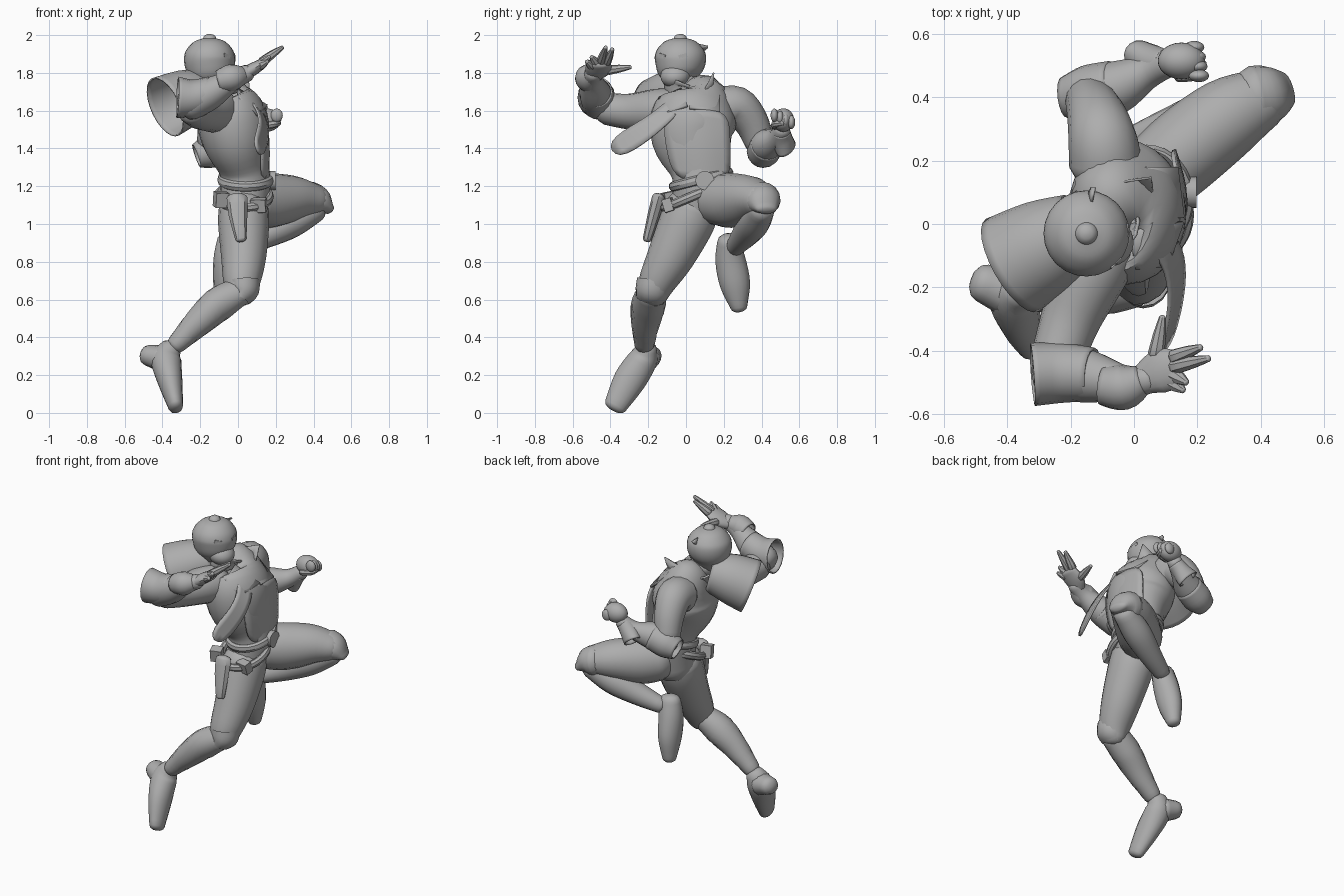
import bpy, bmesh, math
from mathutils import Vector

grey = bpy.data.materials.new("plain grey")
grey.diffuse_color = (0.42, 0.42, 0.42, 1)


def finish(ob, name, angle=40):
    ob.name = name
    ob.data.materials.clear()
    ob.data.materials.append(grey)
    bpy.ops.object.select_all(action='DESELECT')
    ob.select_set(True)
    bpy.context.view_layer.objects.active = ob
    bpy.ops.object.shade_smooth_by_angle(angle=math.radians(angle))
    return ob


def from_bmesh(bm, name, thick=0, subdiv=0):
    bmesh.ops.recalc_face_normals(bm, faces=bm.faces)
    me = bpy.data.meshes.new(name)
    bm.to_mesh(me)
    bm.free()
    ob = bpy.data.objects.new(name, me)
    bpy.context.collection.objects.link(ob)
    if subdiv:
        m = ob.modifiers.new("soften", 'SUBSURF')
        m.levels = m.render_levels = subdiv
    if thick:
        ob.modifiers.new("thickness", 'SOLIDIFY').thickness = thick
    return finish(ob, name)


def spline(p, steps):
    """Catmull-Rom through rows of numbers."""
    q = [p[0]] + p + [p[-1]]
    out = []
    for i in range(1, len(q) - 2):
        for s in range(steps):
            t = s / steps
            out.append([0.5 * (2 * b + (c - a) * t + (2 * a - 5 * b + 4 * c - d) * t * t
                               + (3 * b - a - 3 * c + d) * t ** 3)
                        for a, b, c, d in zip(q[i - 1], q[i], q[i + 1], q[i + 2])])
    return out + [list(p[-1])]


def loft(name, pts, ref=(1, 0, 0), sides=16, cap=True, steps=4, thick=0):
    """Tube through (x, y, z, radius along ref[, other radius]), round ends."""
    rows = spline([list(p) if len(p) == 5 else list(p) + [p[3]] for p in pts], steps)
    n = len(rows)
    rings = []
    for i, r in enumerate(rows):
        t = (Vector(rows[min(i + 1, n - 1)][:3]) - Vector(rows[max(i - 1, 0)][:3])).normalized()
        rings.append((Vector(r[:3]), t, r[3], r[4]))
    if cap:
        def dome(ring, sign):
            c, t, a, b = ring
            return [(c + t * sign * min(a, b) * o, t, a * s, b * s)
                    for o, s in ((0.35, 0.85), (0.58, 0.5), (0.65, 0.1))]
        rings = dome(rings[0], -1)[::-1] + rings + dome(rings[-1], 1)
    bm = bmesh.new()
    loops = []
    for c, t, a, b in rings:
        u = Vector(ref)
        u = (u - t * u.dot(t)).normalized()
        v = t.cross(u)
        loops.append([bm.verts.new(c + u * a * math.cos(k * math.tau / sides)
                                   + v * b * math.sin(k * math.tau / sides)) for k in range(sides)])
    for A, B in zip(loops, loops[1:]):
        for k in range(sides):
            bm.faces.new((A[k], A[k - 1], B[k - 1], B[k]))
    if cap:
        bm.faces.new(loops[0])
        bm.faces.new(loops[-1])
    return from_bmesh(bm, name, thick)


def sheet(name, rows, thick=0.01, subdiv=2):
    """Cloth panel from rows of points."""
    bm = bmesh.new()
    vs = [[bm.verts.new(p) for p in r] for r in rows]
    for A, B in zip(vs, vs[1:]):
        for k in range(len(A) - 1):
            bm.faces.new((A[k], A[k + 1], B[k + 1], B[k]))
    return from_bmesh(bm, name, thick, subdiv)


def ball(name, c, s, rot=(0, 0, 0)):
    bpy.ops.mesh.primitive_uv_sphere_add(segments=24, ring_count=16, location=c, rotation=rot)
    bpy.context.object.scale = s
    return finish(bpy.context.object, name)


def box(name, c, s, rot=(0, 0, 0)):
    bpy.ops.mesh.primitive_cube_add(size=1, location=c, rotation=rot)
    ob = bpy.context.object
    ob.scale = s
    m = ob.modifiers.new("edge", 'BEVEL')
    m.width = 0.01
    return finish(ob, name)


# Torso, neck and head
loft("torso", [(0.03, 0.06, 1.06, 0.12, 0.14), (0.04, 0.08, 1.2, 0.135, 0.15),
               (0.03, 0.075, 1.3, 0.135, 0.165), (-0.01, 0.035, 1.45, 0.18, 0.215),
               (-0.035, 0.04, 1.57, 0.185, 0.225), (-0.08, 0.05, 1.66, 0.14, 0.17),
               (-0.11, 0.0, 1.7, 0.07, 0.08)], sides=24)
loft("neck", [(-0.12, -0.01, 1.72, 0.08), (-0.12, -0.02, 1.76, 0.08)])
loft("helmet", [(-0.14, -0.035, 1.77, 0.1, 0.095), (-0.145, -0.035, 1.81, 0.125, 0.12),
                (-0.15, -0.03, 1.87, 0.136, 0.136), (-0.15, -0.03, 1.92, 0.124, 0.126),
                (-0.15, -0.03, 1.965, 0.083, 0.085), (-0.15, -0.03, 1.983, 0.035, 0.035)], sides=24)
ball("jaw", (-0.085, -0.055, 1.785), (0.085, 0.08, 0.065), (0, 0.2, -0.35))
for s in (-1, 1):
    # eye openings of the helmet
    yaw = -0.35 + s * 0.45
    box("eye_slot", (-0.15 + 0.13 * math.cos(yaw), -0.03 + 0.13 * math.sin(yaw), 1.89),
        (0.009, 0.045, 0.02), (s * 0.25, 0, yaw))
sheet("helmet_fin", [[(-0.13, 0.07, 1.95), (-0.14, 0.09, 1.91)], [(-0.12, 0.115, 1.94), (-0.13, 0.115, 1.93)]], 0.008, 0)

# Collar, lapels and scarf
loft("collar", [(-0.1, 0.0, 1.67, 0.1, 0.1), (-0.11, 0.0, 1.71, 0.115, 0.115),
                (-0.11, 0.01, 1.74, 0.13, 0.125)], cap=False, thick=0.01)
sheet("collar_tip", [[(-0.17, 0.12, 1.68), (-0.03, 0.14, 1.68), (0.06, 0.08, 1.67)],
                     [(-0.09, 0.13, 1.75), (0.055, 0.15, 1.8), (0.06, 0.12, 1.74)]], 0.008, 0)
sheet("left_lapel", [[(-0.02, 0.02, 1.71), (0.03, 0.18, 1.69)], [(0.16, 0.02, 1.62), (0.14, 0.18, 1.6)]], 0.015, 0)
sheet("right_lapel", [[(-0.01, -0.02, 1.71), (0.0, -0.14, 1.66)], [(0.15, 0.01, 1.62), (0.1, -0.13, 1.57)]], 0.015, 0)
sheet("scarf", [[(0.03, -0.06, 1.7), (0.1, 0.0, 1.64)], [(0.1, -0.12, 1.63), (0.16, -0.07, 1.56)],
                [(0.13, -0.25, 1.54), (0.17, -0.19, 1.45)], [(0.08, -0.43, 1.44), (0.13, -0.37, 1.33)]], 0.012)
sheet("jacket_front", [[(0.11, -0.13, 1.6), (0.165, 0.05, 1.62), (0.12, 0.24, 1.6)],
                       [(0.14, -0.11, 1.42), (0.19, 0.07, 1.42), (0.14, 0.23, 1.42)],
                       [(0.12, -0.07, 1.23), (0.185, 0.09, 1.23), (0.12, 0.25, 1.23)]], 0.012)

# Open flared sleeve hanging behind the right shoulder
loft("shoulder_sleeve", [(-0.17, -0.01, 1.7, 0.115), (-0.27, -0.065, 1.67, 0.15),
                         (-0.385, -0.13, 1.62, 0.168)], ref=(0, 0, 1), sides=24, cap=False, thick=0.008)

# Right arm, raised across the face
loft("right_upper_arm", [(-0.1, -0.08, 1.6, 0.115), (-0.14, -0.16, 1.6, 0.115),
                         (-0.2, -0.3, 1.595, 0.095), (-0.24, -0.42, 1.61, 0.085)])
loft("right_forearm", [(-0.26, -0.46, 1.63, 0.085), (-0.15, -0.48, 1.69, 0.085),
                       (-0.03, -0.5, 1.76, 0.055), (0.05, -0.49, 1.8, 0.045)], ref=(0, 1, 0))
loft("right_elbow_cuff", [(-0.13, -0.475, 1.7, 0.085), (-0.23, -0.47, 1.67, 0.095),
                          (-0.32, -0.475, 1.67, 0.1, 0.11)], ref=(0, 1, 0), cap=False, thick=0.008)
loft("right_glove_cuff", [(0.03, -0.49, 1.79, 0.045), (-0.03, -0.515, 1.775, 0.072),
                          (-0.1, -0.51, 1.755, 0.062, 0.06)], ref=(0, 1, 0), cap=False, thick=0.008)
loft("right_palm", [(0.03, -0.49, 1.79, 0.05, 0.035), (0.08, -0.465, 1.82, 0.07, 0.034),
                    (0.13, -0.46, 1.85, 0.062, 0.027)], ref=(0, 1, 0))
for tip, base in (((0.235, -0.425, 1.935), (0.13, -0.45, 1.86)), ((0.21, -0.39, 1.925), (0.13, -0.42, 1.86)),
                  ((0.165, -0.5, 1.885), (0.125, -0.475, 1.85)), ((0.155, -0.525, 1.86), (0.12, -0.5, 1.84)),
                  ((0.09, -0.295, 1.83), (0.07, -0.41, 1.815))):
    loft("right_finger", [(*base, 0.026), (*[(a + b) / 2 for a, b in zip(tip, base)], 0.021), (*tip, 0.011)],
         sides=8, steps=2, ref=(0, 0.3, 1))

# Left arm, bent with a closed fist
loft("left_upper_arm", [(-0.09, 0.19, 1.61, 0.115), (-0.1, 0.27, 1.62, 0.108),
                        (-0.12, 0.345, 1.54, 0.092), (-0.14, 0.39, 1.43, 0.078)])
loft("left_forearm", [(-0.16, 0.4, 1.4, 0.08), (-0.06, 0.43, 1.42, 0.085),
                      (0.04, 0.48, 1.45, 0.055), (0.11, 0.51, 1.5, 0.045)], ref=(0, 0, 1))
loft("left_elbow_cuff", [(-0.06, 0.43, 1.42, 0.087), (-0.15, 0.41, 1.385, 0.09),
                         (-0.22, 0.4, 1.36, 0.065)], ref=(0, 0, 1), cap=False, thick=0.008)
loft("left_glove_cuff", [(0.1, 0.505, 1.49, 0.047), (0.06, 0.51, 1.45, 0.055),
                         (0.02, 0.53, 1.4, 0.07, 0.05)], ref=(0, 0, 1), cap=False, thick=0.008)
ball("left_fist", (0.15, 0.515, 1.55), (0.075, 0.058, 0.062))
for k in range(4):
    ball("left_knuckle", (0.205 - k * 0.005, 0.468 + k * 0.03, 1.575 - k * 0.012), (0.032, 0.02, 0.036))
loft("left_thumb", [(0.14, 0.47, 1.52, 0.022), (0.195, 0.475, 1.53, 0.02), (0.215, 0.51, 1.535, 0.015)],
     ref=(0, 0, 1), sides=8)

# Belts, buckle, pouches and holster
for name, c, s, rx in (("waist_belt", (0.04, 0.08, 1.235), (0.92, 1.08, 1.3), 0.25),
                       ("hip_belt", (0.03, 0.03, 1.145), (0.98, 1.1, 1.2), 0.4)):
    bpy.ops.mesh.primitive_torus_add(major_segments=32, minor_segments=8, major_radius=0.142,
                                     minor_radius=0.021, location=c, rotation=(rx, 0, 0))
    bpy.context.object.scale = s
    finish(bpy.context.object, name)
bpy.ops.mesh.primitive_cylinder_add(vertices=20, radius=0.05, depth=0.035, location=(0.18, 0.1, 1.23),
                                    rotation=(0, math.pi / 2, 0))
finish(bpy.context.object, "buckle")
box("back_pouch", (-0.09, -0.09, 1.13), (0.07, 0.06, 0.08), (0.2, 0, 0.3))
box("front_pouch", (0.11, -0.09, 1.1), (0.08, 0.05, 0.07), (0.3, 0, -0.2))
loft("holster", [(-0.005, -0.145, 1.14, 0.055, 0.035), (0.0, -0.17, 1.05, 0.05, 0.033),
                 (0.015, -0.205, 0.92, 0.03, 0.024)], sides=8, steps=2)

# Right leg, trailing downward
loft("right_thigh", [(0.03, 0.03, 1.08, 0.132, 0.145), (0.03, 0.0, 1.0, 0.135, 0.145),
                     (0.03, -0.08, 0.83, 0.12, 0.125), (0.02, -0.15, 0.7, 0.1, 0.1),
                     (0.01, -0.18, 0.62, 0.075, 0.08)])
loft("right_knee_pad", [(0.03, -0.17, 0.7, 0.085, 0.09), (0.03, -0.18, 0.645, 0.08, 0.088),
                        (0.01, -0.19, 0.6, 0.05, 0.075)], cap=False)
loft("right_shin", [(0.0, -0.18, 0.64, 0.075, 0.085), (-0.11, -0.2, 0.57, 0.093, 0.09),
                    (-0.22, -0.215, 0.47, 0.075, 0.075), (-0.33, -0.22, 0.36, 0.053, 0.05)], ref=(1, 0, 1))
loft("right_boot", [(-0.36, -0.21, 0.34, 0.06, 0.058), (-0.38, -0.23, 0.28, 0.08, 0.078),
                    (-0.36, -0.3, 0.17, 0.066, 0.085), (-0.33, -0.375, 0.035, 0.04, 0.06)])
loft("right_heel", [(-0.41, -0.21, 0.29, 0.07, 0.075), (-0.48, -0.185, 0.305, 0.055, 0.06)],
     ref=(0, 0, 1), sides=12)

# Left leg, knee raised and shin folded back
loft("left_thigh", [(0.08, 0.16, 1.13, 0.135, 0.13), (0.17, 0.24, 1.125, 0.145, 0.135),
                    (0.3, 0.34, 1.135, 0.12, 0.125), (0.41, 0.4, 1.125, 0.085, 0.095)], ref=(0, 0, 1))
loft("left_knee_pad", [(0.38, 0.4, 1.13, 0.095, 0.1), (0.43, 0.41, 1.115, 0.08, 0.092),
                       (0.48, 0.425, 1.08, 0.03, 0.06)], ref=(0, 0, 1))
loft("left_shin", [(0.41, 0.4, 1.08, 0.07), (0.28, 0.36, 1.01, 0.085),
                   (0.14, 0.31, 0.94, 0.07), (0.0, 0.26, 0.88, 0.05)], ref=(0, 0, 1))
loft("left_boot", [(-0.035, 0.225, 0.91, 0.075, 0.06), (-0.055, 0.235, 0.81, 0.075, 0.08),
                   (-0.065, 0.26, 0.68, 0.066, 0.08), (-0.075, 0.28, 0.56, 0.042, 0.045)])
